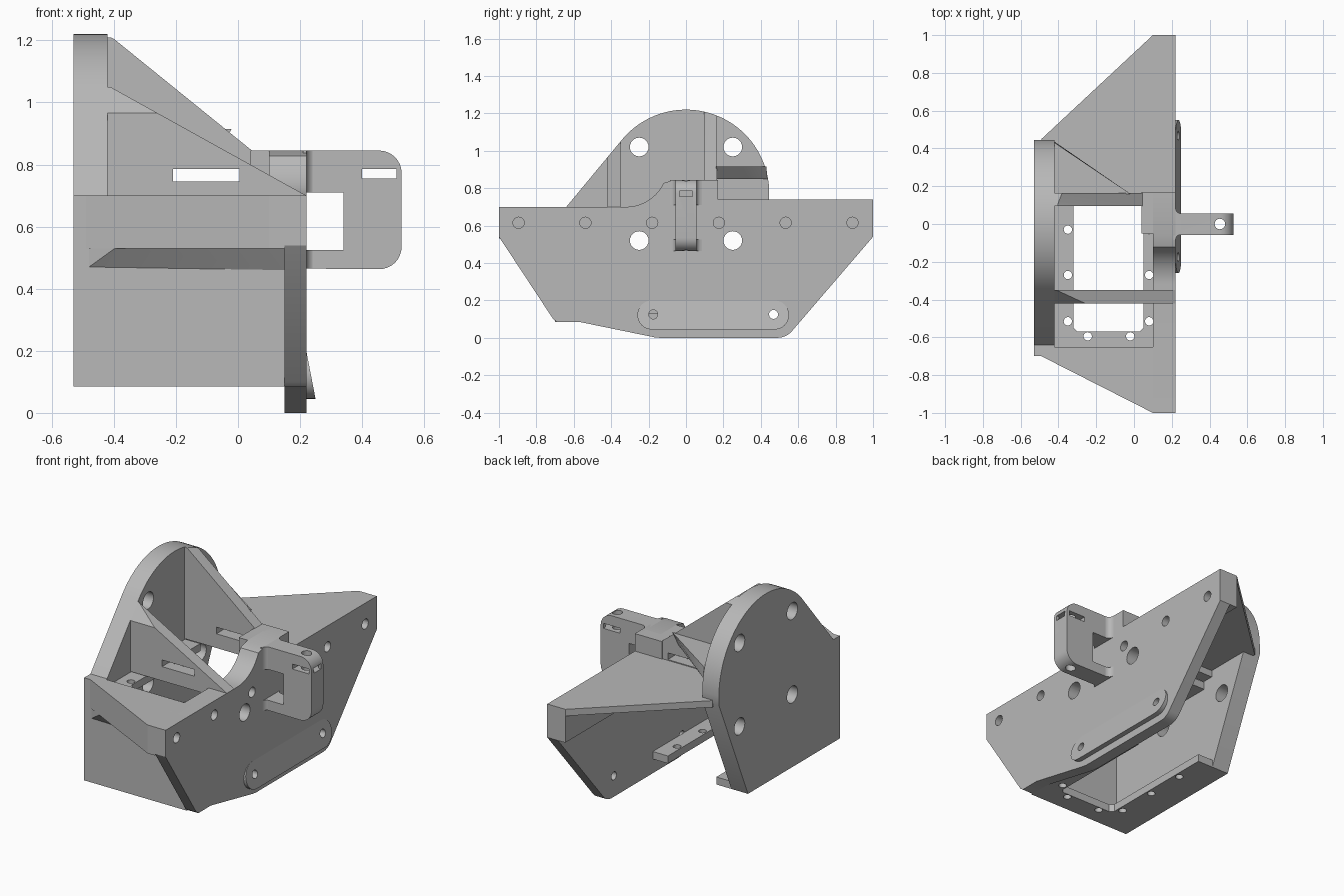
import bpy, bmesh
from math import sin, cos, pi, radians
from mathutils import Vector

cube = bpy.data.objects.get("Cube")
if cube:
    bpy.data.objects.remove(cube, do_unlink=True)

grey = bpy.data.materials.new("plain grey")
grey.use_nodes = True
COLOR = (0.48, 0.48, 0.48, 1)
grey.diffuse_color = COLOR
grey.node_tree.nodes["Principled BSDF"].inputs["Base Color"].default_value = COLOR


def finish(name, bm):
    bmesh.ops.recalc_face_normals(bm, faces=bm.faces)
    mesh = bpy.data.meshes.new(name)
    bm.to_mesh(mesh)
    bm.free()
    mesh.materials.append(grey)
    obj = bpy.data.objects.new(name, mesh)
    bpy.context.collection.objects.link(obj)
    return obj


def prism(name, axis, profile, lo, hi):
    """Extrude a profile along an axis; profile is (y,z), (x,z) or (x,y)."""
    def place(p, t):
        return {"x": (t, *p), "y": (p[0], t, p[1]), "z": (*p, t)}[axis]
    bm = bmesh.new()
    face = bm.faces.new([bm.verts.new(place(p, lo)) for p in profile])
    step = Vector(place((0, 0), hi - lo))
    out = bmesh.ops.extrude_face_region(bm, geom=[face])
    bmesh.ops.translate(bm, vec=step,
                        verts=[v for v in out["geom"] if isinstance(v, bmesh.types.BMVert)])
    return finish(name, bm)


def hull(name, points):
    bm = bmesh.new()
    for p in points:
        bm.verts.new(p)
    bmesh.ops.convex_hull(bm, input=bm.verts[:])
    return finish(name, bm)


def rect(a0, a1, b0, b1):
    return [(a0, b0), (a1, b0), (a1, b1), (a0, b1)]


def arc(ca, cb, r, start, end, n=8):
    angles = [radians(start + (end - start) * i / n) for i in range(n + 1)]
    return [(ca + r * cos(t), cb + r * sin(t)) for t in angles]


def circle(ca, cb, r, n=24):
    return arc(ca, cb, r, 0, 360 - 360 / n, n - 1)


def boolean(obj, tools, operation="DIFFERENCE"):
    """Apply each tool to the object, then remove the tool."""
    for tool in tools:
        tool.hide_render = True
        mod = obj.modifiers.new("cut", "BOOLEAN")
        mod.operation, mod.object, mod.solver = operation, tool, "EXACT"
        graph = bpy.context.evaluated_depsgraph_get()
        mesh = bpy.data.meshes.new_from_object(obj.evaluated_get(graph))
        obj.modifiers.clear()
        obj.data = mesh
        bpy.data.objects.remove(tool, do_unlink=True)


def bore(axis, a, b, r, lo, hi):
    return prism("cutter", axis, circle(a, b, r), lo, hi)


# Round back plate with a slanted shoulder
disc_outline = ([(-0.70, 0.085), (0.17, 0.085), (0.445, 0.72)]
                + arc(0, 0.775, 0.445, 0, 140, 40) + [(-0.64, 0.70), (-0.70, 0.70)])
disc = prism("round_plate", "x", disc_outline, -0.53, -0.42)
boolean(disc, [bore("x", y, z, 0.05, -0.6, -0.3) for y in (-0.25, 0.25) for z in (0.52, 1.02)])

# Long mounting plate with a raised middle and a curved ramp
ramp = arc(-0.32, 0.92, 0.22, 270, 335, 10)
plate_outline = ([(-1, 0.70), (-1, 0.54), (-0.71, 0.10), (-0.69, 0.085), (-0.57, 0.085),
                  (-0.17, 0.003), (-0.14, 0)]
                 + arc(0.49, 0.10, 0.10, 270, 318, 6)
                 + [(1, 0.54), (1, 0.74), (0.17, 0.74), (0.17, 0.845), (-0.06, 0.845)]
                 + ramp[::-1])
plate = prism("mounting_plate", "x", plate_outline, 0.15, 0.22)
rim = prism("plate_rim", "x", [(-1, 0.70), (-1, 0.54), (1, 0.54), (1, 0.74), (0.17, 0.74),
                               (0.17, 0.845), (-0.06, 0.845)] + ramp[::-1], 0.10, 0.15)
for part in (plate, rim):
    boolean(part, [bore("x", y, 0.52, 0.05, 0, 0.3) for y in (-0.25, 0.25)])
boolean(plate, [bore("x", -0.895 + 0.357 * i, 0.615, 0.03, 0.17, 0.3) for i in range(6)])

# Raised block behind the clip
prism("clip_base", "z", rect(0.04, 0.15, -0.05, 0.17), 0.70, 0.845)

# Front wall with its overhanging wedge and fillet
prism("front_wall", "y", rect(-0.53, 0.15, 0.085, 0.70), -0.70, -0.65)
prism("front_wedge", "z", [(-0.53, -0.70), (-0.49, -0.70), (0.10, -1), (0.15, -1),
                           (0.15, -0.65), (-0.53, -0.65)], 0.53, 0.70)
hull("front_fillet", [(-0.48, -0.70, 0.47), (0.15, -0.70, 0.46), (0.15, -0.75, 0.535),
                      (-0.39, -0.75, 0.535), (-0.48, -0.70, 0.535)])

# Rear wedge slab and the corner gusset above it
prism("rear_wedge", "z", [(-0.49, 0.45), (-0.42, 0.13), (0.15, 0.13), (0.15, 1), (0.10, 1)],
      0.70, 0.74)
hull("corner_gusset", [(-0.42, 0.16, 0.915), (-0.42, 0.43, 0.915), (-0.02, 0.16, 0.915),
                       (-0.42, 0.16, 0.85), (-0.42, 0.435, 0.85), (-0.06, 0.16, 0.85)])

# Two slotted ribs, trimmed to the round outline
ribs = {
    "rear_rib": ([(-0.42, 1.215), (-0.40, 1.205), (0.045, 0.845), (0.20, 0.845),
                  (0.20, 0.66), (-0.42, 0.66)], 0.095, 0.165),
    "front_rib": ([(-0.42, 1.055), (0.22, 0.70), (0.22, 0.66), (-0.42, 0.66)], -0.42, -0.35),
}
for name, (profile, lo, hi) in ribs.items():
    rib = prism(name, "y", profile, lo, hi)
    boolean(rib, [prism("trim", "x", disc_outline, -0.6, 0.4)], "INTERSECT")
    boolean(rib, [prism("cutter", "y", rect(-0.21, 0.005, 0.745, 0.785), lo - 0.1, hi + 0.1)])

# Drilled flanges, below and above, around the open bay
for name, low, back in (("lower_flange", 0.085, 0.17), ("upper_flange", 0.61, 0.10)):
    flange = prism(name, "z", [(-0.42, back), (-0.42, -0.65), (0.15, -0.65), (0.15, 0.10),
                               (0.05, 0.10), (0.05, -0.55), (0.03, -0.57), (-0.30, -0.57),
                               (-0.32, -0.55), (-0.32, back)], low, low + 0.045)
    spots = [(x, y) for x in (-0.35, 0.08) for y in (-0.03, -0.27, -0.515)]
    spots += [(-0.245, -0.595), (-0.02, -0.595)]
    boolean(flange, [bore("z", x, y, 0.022, low - 0.1, low + 0.1) for x, y in spots])

# Tilted rounded pad low on the plate
pad = prism("lower_pad", "x", arc(0.473, 0.122, 0.078, -90, 90, 12)
            + arc(-0.182, 0.122, 0.078, 90, 270, 12), 0.21, 0.25)
for v in pad.data.vertices:
    if v.co.x > 0.23:
        v.co.x = 0.25 - 0.03 * (v.co.z - 0.044) / 0.156
for part in (pad, plate):
    boolean(part, [bore("x", y, 0.125, 0.024, 0.1, 0.3) for y in (-0.175, 0.468)])

# C-shaped clip with a slot and a pin hole
clip_outline = ([(0.20, 0.465)] + arc(0.455, 0.535, 0.072, -90, 0)
                + arc(0.455, 0.773, 0.072, 0, 90)
                + [(0.20, 0.845), (0.20, 0.71), (0.34, 0.71), (0.34, 0.525), (0.20, 0.525)])
clip = prism("clip", "y", clip_outline, -0.057, 0.055)
boolean(clip, [prism("cutter", "y", rect(0.40, 0.51, 0.755, 0.785), -0.2, 0.2),
               bore("z", 0.455, 0, 0.028, 0.3, 1),
               prism("cutter", "x", rect(-0.035, 0.035, 0.755, 0.785), 0.48, 0.7)])

# Flared roots where the clip meets the plate
for side in (-1, 1):
    for low, high in ((0.465, 0.525), (0.71, 0.845)):
        root = [(0.21, side * 0.05)] + [(0.25 - 0.03 * sin(t), side * (0.085 - 0.03 * cos(t)))
                                        for t in (0, pi / 8, pi / 4, pi * 3 / 8, pi / 2)]
        root.append((0.21, side * 0.085))
        prism("clip_root", "z", root, low, high)

# Smooth the curved walls while keeping edges crisp
bpy.ops.object.select_all(action="DESELECT")
for obj in bpy.context.collection.objects:
    if obj.type == "MESH" and grey.name in obj.data.materials:
        obj.select_set(True)
        bpy.context.view_layer.objects.active = obj
bpy.ops.object.shade_smooth_by_angle(angle=radians(25))
